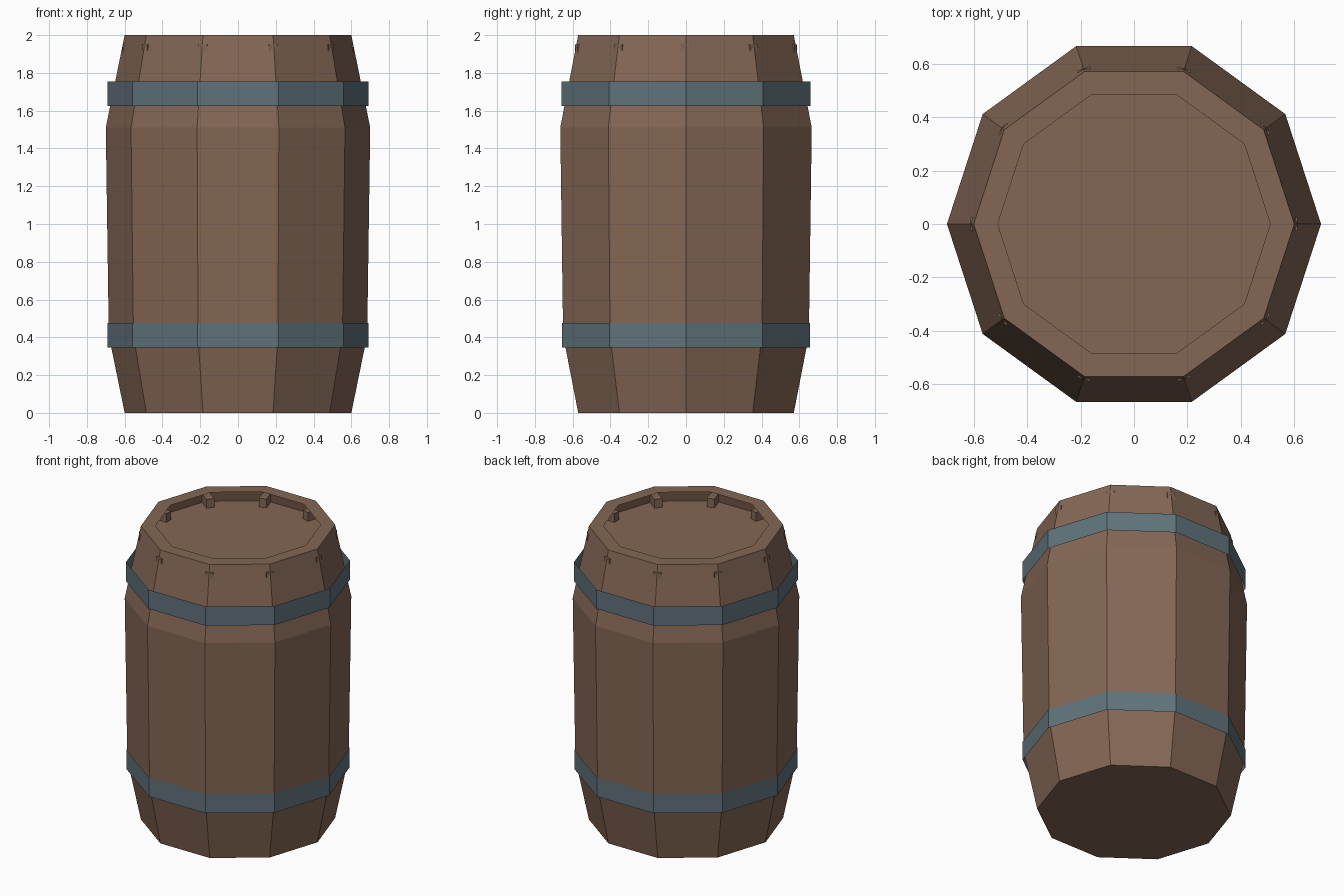
import bpy, bmesh, math
from mathutils import Matrix

if "Cube" in bpy.data.objects:
    bpy.data.objects.remove(bpy.data.objects["Cube"])

SIDES = 10


def material(name, rgb):
    m = bpy.data.materials.new(name)
    m.diffuse_color = (*rgb, 1)
    m.use_nodes = True
    m.node_tree.nodes["Principled BSDF"].inputs["Base Color"].default_value = m.diffuse_color
    return m


wood = material("wood", (0.23, 0.135, 0.09))
iron = material("iron", (0.115, 0.17, 0.195))


def finish(name, bm, mat):
    me = bpy.data.meshes.new(name)
    bm.to_mesh(me)
    bm.free()
    me.materials.append(mat)
    ob = bpy.data.objects.new(name, me)
    bpy.context.collection.objects.link(ob)
    return ob


def lathe(name, profile, mat, cap_start=False):
    """Ten-sided surface through (radius, z) points, listed outside-up."""
    bm = bmesh.new()
    rings = []
    for r, z in profile:
        angles = [math.tau * i / SIDES for i in range(SIDES)]
        rings.append([bm.verts.new((r * math.cos(a), r * math.sin(a), z)) for a in angles])
    for lo, hi in zip(rings, rings[1:]):
        for i in range(SIDES):
            j = (i + 1) % SIDES
            bm.faces.new((lo[i], lo[j], hi[j], hi[i]))
    if cap_start:
        bm.faces.new(rings[0][::-1])
    return finish(name, bm, mat)


# Staves, closed base and the flat rim overhanging the lid
lathe("barrel_body", [(0.60, 0), (0.684, 0.41), (0.70, 1.51), (0.60, 2.0), (0.51, 2.0)],
      wood, cap_start=True)

# Sunken lid
bm = bmesh.new()
bmesh.ops.create_circle(bm, cap_ends=True, segments=SIDES, radius=0.62,
                        matrix=Matrix.Translation((0, 0, 1.89)) @ Matrix.Rotation(math.pi / 2, 4, 'Z')
                        @ Matrix.Rotation(-math.pi / 2, 4, 'Z'))
bm.normal_update()
for f in bm.faces:
    if f.normal.z < 0:
        f.normal_flip()
# turn so that a corner lies on +x
v = bm.verts[:][0].co
bmesh.ops.rotate(bm, verts=bm.verts[:], matrix=Matrix.Rotation(-math.atan2(v.y, v.x), 3, 'Z'))
finish("lid", bm, wood)

# Small pegs under the rim, one at each stave joint
bm = bmesh.new()
for i in range(SIDES):
    m = (Matrix.Rotation(math.tau * i / SIDES, 4, 'Z')
         @ Matrix.Translation((0.566, 0, 1.92))
         @ Matrix.Diagonal((0.09, 0.05, 0.06, 1)))
    bmesh.ops.create_cube(bm, size=1, matrix=m)
finish("rim_pegs", bm, wood)

# Thin iron hoops
for name, z, r in (("lower_hoop", 0.345, 0.69), ("upper_hoop", 1.625, 0.692)):
    lathe(name, [(r, z), (r, z + 0.13)], iron)
